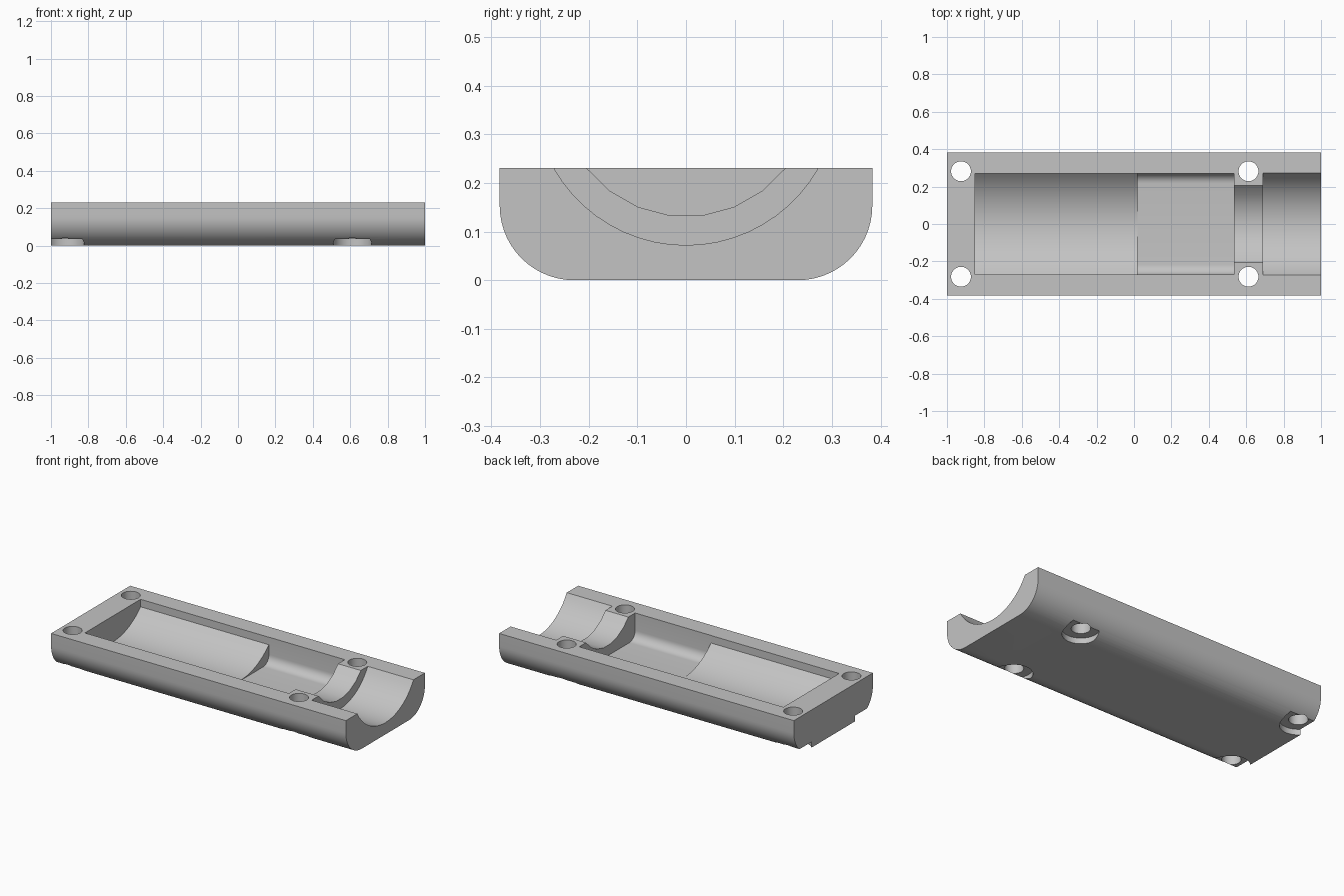
import bpy, bmesh
from math import sin, cos, asin, pi, sqrt

old = bpy.data.objects.get("Cube")
if old:
    bpy.data.objects.remove(old, do_unlink=True)

TOP, HALF, ABOVE = 0.231, 0.383, 0.3

grey = bpy.data.materials.new("plain grey")
grey.use_nodes = True
colour = (0.55, 0.55, 0.55, 1)
grey.diffuse_color = colour
grey.node_tree.nodes["Principled BSDF"].inputs["Base Color"].default_value = colour


def add_object(name, bm):
    bmesh.ops.recalc_face_normals(bm, faces=bm.faces[:])
    mesh = bpy.data.meshes.new(name)
    bm.to_mesh(mesh)
    bm.free()
    mesh.materials.append(grey)
    obj = bpy.data.objects.new(name, mesh)
    bpy.context.collection.objects.link(obj)
    return obj


def prism(name, profile, x0, x1):
    """Extrude a closed (y, z) profile from x0 to x1."""
    bm = bmesh.new()
    face = bm.faces.new([bm.verts.new((x0, y, z)) for y, z in profile])
    moved = bmesh.ops.extrude_face_region(bm, geom=[face])["geom"]
    verts = [v for v in moved if isinstance(v, bmesh.types.BMVert)]
    bmesh.ops.translate(bm, verts=verts, vec=(x1 - x0, 0, 0))
    return add_object(name, bm)


def rounded_box(half, bottom, top, radius, steps=14):
    """Profile with square top corners and rounded bottom corners."""
    right = [(half - radius + radius * sin(a), bottom + radius - radius * cos(a))
             for a in (i * pi / 2 / steps for i in range(steps + 1))]
    right.append((half, top))
    return right + [(-y, z) for y, z in reversed(right)]


def trough(half, rim, bottom, steps):
    """Profile with a circular bottom and straight walls above its rim."""
    depth = rim - bottom
    r = (half ** 2 + depth ** 2) / (2 * depth)
    limit = asin(half / r)
    arc = [(r * sin(a), bottom + r - r * cos(a))
           for a in (limit * (2 * i / steps - 1) for i in range(steps + 1))]
    return arc + [(half, ABOVE), (-half, ABOVE)]


def cylinder(name, x, y, z0, z1, radius):
    bm = bmesh.new()
    bmesh.ops.create_cone(bm, cap_ends=True, segments=40, radius1=radius,
                          radius2=radius, depth=z1 - z0)
    bmesh.ops.translate(bm, verts=bm.verts[:], vec=(x, y, (z0 + z1) / 2))
    return add_object(name, bm)


# Half shell with rounded lower edges
shell = prism("half_shell", rounded_box(HALF, 0, TOP, 0.153), -1, 1)

# Cavities along the shell
cutters = [
    prism("long_trough_cutter", trough(0.27, 0.185, 0.072, 24), -0.85, 0.1),
    prism("pocket_cutter", rounded_box(0.271, 0.07, ABOVE, 0.055, 8), 0.02, 0.535),
    prism("neck_cutter", trough(0.205, TOP, 0.131, 7), 0.5, 0.75),
    prism("end_trough_cutter", trough(0.272, TOP, 0.072, 20), 0.69, 1.1),
]

# Screw holes with recesses underneath
for x in (-0.925, 0.612):
    for y in (-0.282, 0.282):
        cutters.append(cylinder("screw_hole_cutter", x, y, -0.1, ABOVE, 0.053))
        cutters.append(cylinder("screw_recess_cutter", x, y, -0.05, 0.035, 0.103))

for cutter in cutters:
    cutter.hide_render = True
    mod = shell.modifiers.new(cutter.name, "BOOLEAN")
    mod.operation = "DIFFERENCE"
    mod.solver = "EXACT"
    mod.object = cutter

# Apply the cuts and drop the cutters
bpy.ops.object.select_all(action="DESELECT")
bpy.context.view_layer.objects.active = shell
shell.select_set(True)
for mod in list(shell.modifiers):
    bpy.ops.object.modifier_apply(modifier=mod.name)
for cutter in cutters:
    bpy.data.objects.remove(cutter, do_unlink=True)
bpy.ops.object.shade_smooth_by_angle(angle=pi / 6)
